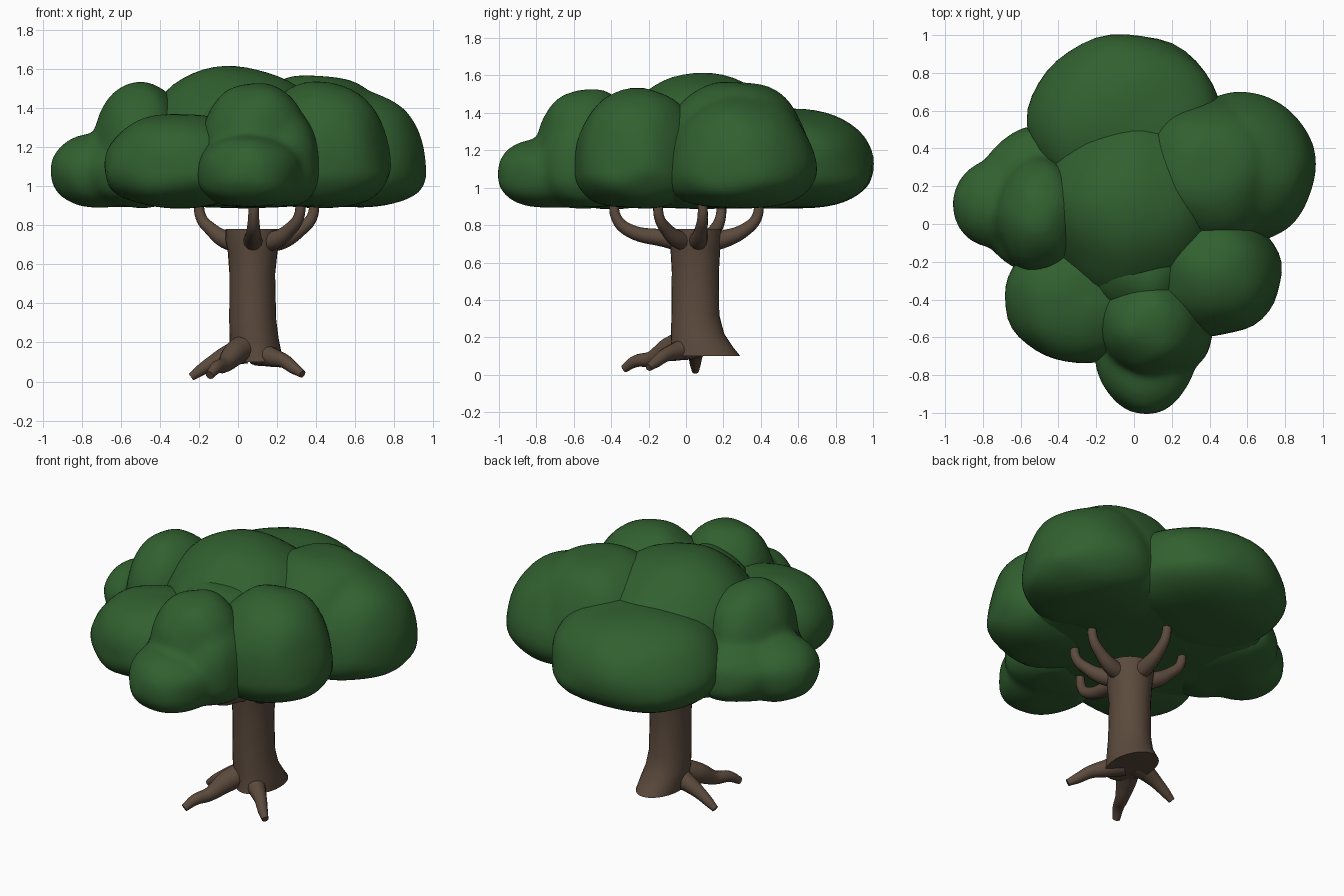
import bpy, bmesh, math
from mathutils import Vector, noise

if "Cube" in bpy.data.objects:
    bpy.data.objects.remove(bpy.data.objects["Cube"])


def material(name, rgb):
    m = bpy.data.materials.new(name)
    m.diffuse_color = (*rgb, 1)
    m.use_nodes = True
    m.node_tree.nodes["Principled BSDF"].inputs["Base Color"].default_value = m.diffuse_color
    return m


BARK = material("bark", (0.105, 0.068, 0.046))
LEAF = material("leaves", (0.031, 0.118, 0.029))


def activate(ob):
    bpy.ops.object.select_all(action='DESELECT')
    ob.select_set(True)
    bpy.context.view_layer.objects.active = ob


def finish(name, bm, mat):
    me = bpy.data.meshes.new(name)
    bmesh.ops.recalc_face_normals(bm, faces=bm.faces)
    bm.to_mesh(me)
    bm.free()
    ob = bpy.data.objects.new(name, me)
    bpy.context.collection.objects.link(ob)
    me.materials.append(mat)
    activate(ob)
    bpy.ops.object.shade_smooth_by_angle(angle=math.radians(50))
    return ob


def clump(name, lumps):
    """Leaf clump of lumps (x, y, z, rx, ry, top, dome power); several lumps are blended together."""
    bm = bmesh.new()
    for x, y, z, rx, ry, top, power in lumps:
        c = Vector((x, y, z))
        new = bmesh.ops.create_uvsphere(bm, u_segments=40, v_segments=28, radius=1)
        for v in new["verts"]:
            d = v.co.copy()
            p = power if d.z > 0 else 2.5
            h = math.hypot(d.x, d.y)
            t = (h ** p + abs(d.z) ** p) ** (-1 / p)
            t *= 1 + 0.05 * noise.noise(d * 1.6 + c * 5)
            rz = top - z if d.z > 0 else z - 0.89
            v.co = c + Vector((d.x * rx, d.y * ry, d.z * rz)) * t
    ob = finish(name, bm, LEAF)
    if len(lumps) > 1:
        rm = ob.modifiers.new("blend", 'REMESH')
        rm.mode, rm.voxel_size, rm.use_smooth_shade = 'VOXEL', 0.022, True
        sm = ob.modifiers.new("soften", 'SMOOTH')
        sm.factor, sm.iterations = 0.5, 8


def tube(name, points):
    """Tapered limb along a smooth path of (x, y, z, radius) points."""
    cu = bpy.data.curves.new(name, 'CURVE')
    cu.dimensions = '3D'
    cu.bevel_depth = 1
    cu.bevel_resolution = 4
    cu.resolution_u = 6
    cu.use_fill_caps = True
    s = cu.splines.new('BEZIER')
    s.bezier_points.add(len(points) - 1)
    for b, (x, y, z, r) in zip(s.bezier_points, points):
        b.co = (x, y, z)
        b.radius = r
        b.handle_left_type = b.handle_right_type = 'AUTO'
    ob = bpy.data.objects.new(name, cu)
    bpy.context.collection.objects.link(ob)
    cu.materials.append(BARK)
    activate(ob)
    bpy.ops.object.convert(target='MESH')
    bpy.ops.object.shade_smooth_by_angle(angle=math.radians(50))


# Trunk: stacked oval rings, flared towards the back at the foot
rings = [(0.10, .100, .100, .125, .190), (0.15, .092, .085, .130, .165),
         (0.22, .082, .062, .126, .142), (0.32, .075, .050, .120, .128),
         (0.55, .073, .050, .117, .126), (0.67, .075, .050, .128, .133),
         (0.72, .075, .050, .138, .140), (0.78, .075, .050, .140, .140)]
bm = bmesh.new()
N = 28
loops = [[bm.verts.new((cx + rx * math.cos(2 * math.pi * i / N),
                        cy + ry * math.sin(2 * math.pi * i / N), z))
          for i in range(N)] for z, cx, cy, rx, ry in rings]
for a, b in zip(loops, loops[1:]):
    for i in range(N):
        j = (i + 1) % N
        bm.faces.new((a[i], a[j], b[j], b[i]))
bm.faces.new(loops[0])
bm.faces.new(loops[-1])
finish("trunk", bm, BARK)

# Branches: sweep outward from the trunk, then turn up into the leaves
base = Vector((0.075, 0.05))
for name, x, y in [("front", .08, -.385), ("right", .39, .09), ("front_right", .32, -.15),
                   ("back", .08, .39), ("left", -.20, .19)]:
    d = Vector((x, y)) - base
    L, u = d.length, d.normalized()
    path = []
    for dist, z, r in [(.07, .71, .054), (.16, .728, .047), (L - .075, .775, .035),
                       (L - .012, .84, .028), (L, .95, .024)]:
        q = base + u * dist
        path.append((q.x, q.y, z, r))
    tube("branch_" + name, path)

# Roots: thick at the trunk, dropping to the ground
tube("root_left", [(.03, .05, .16, .07), (-.05, .05, .135, .052),
                   (-.14, .05, .090, .036), (-.19, .05, .058, .030), (-.24, .05, .022, .02)])
tube("root_front", [(.04, .0, .18, .07), (-.02, -.09, .14, .062), (-.07, -.19, .085, .040),
                    (-.11, -.27, .072, .033), (-.145, -.33, .032, .022)])
tube("root_right", [(.10, .02, .15, .07), (.17, -.05, .125, .05), (.235, -.11, .105, .037),
                    (.285, -.16, .068, .03), (.33, -.20, .038, .02)])

# Canopy: clumps around a low flat core that closes the underside
clump("canopy_core", [(0, .05, 1.02, .68, .70, 1.2, 2.3)])
clump("canopy_top", [(-.01, .09, 1.15, .50, .50, 1.615, 2.0)])
clump("canopy_back", [(-.04, .53, 1.09, .52, .47, 1.42, 2.3)])
clump("canopy_right", [(.40, .27, 1.10, .42, .40, 1.57, 2.3),
                       (.58, .29, 1.08, .38, .40, 1.50, 2.1)])
clump("canopy_left", [(-.70, .11, 1.08, .26, .24, 1.27, 2.2),
                      (-.53, .13, 1.07, .31, .39, 1.28, 2.2),
                      (-.50, .05, 1.16, .24, .31, 1.53, 2.2)])
clump("canopy_front_left", [(-.30, -.39, 1.09, .38, .35, 1.37, 2.3)])
clump("canopy_front_right", [(.42, -.26, 1.10, .36, .34, 1.53, 2.2)])
clump("canopy_front_inner", [(.04, -.24, 1.15, .30, .26, 1.48, 2.2)])
clump("canopy_front", [(.09, -.53, 1.18, .28, .27, 1.53, 2.2),
                       (.06, -.68, 1.07, .27, .33, 1.27, 2.3),
                       (.19, -.53, 1.10, .24, .27, 1.42, 2.2)])
